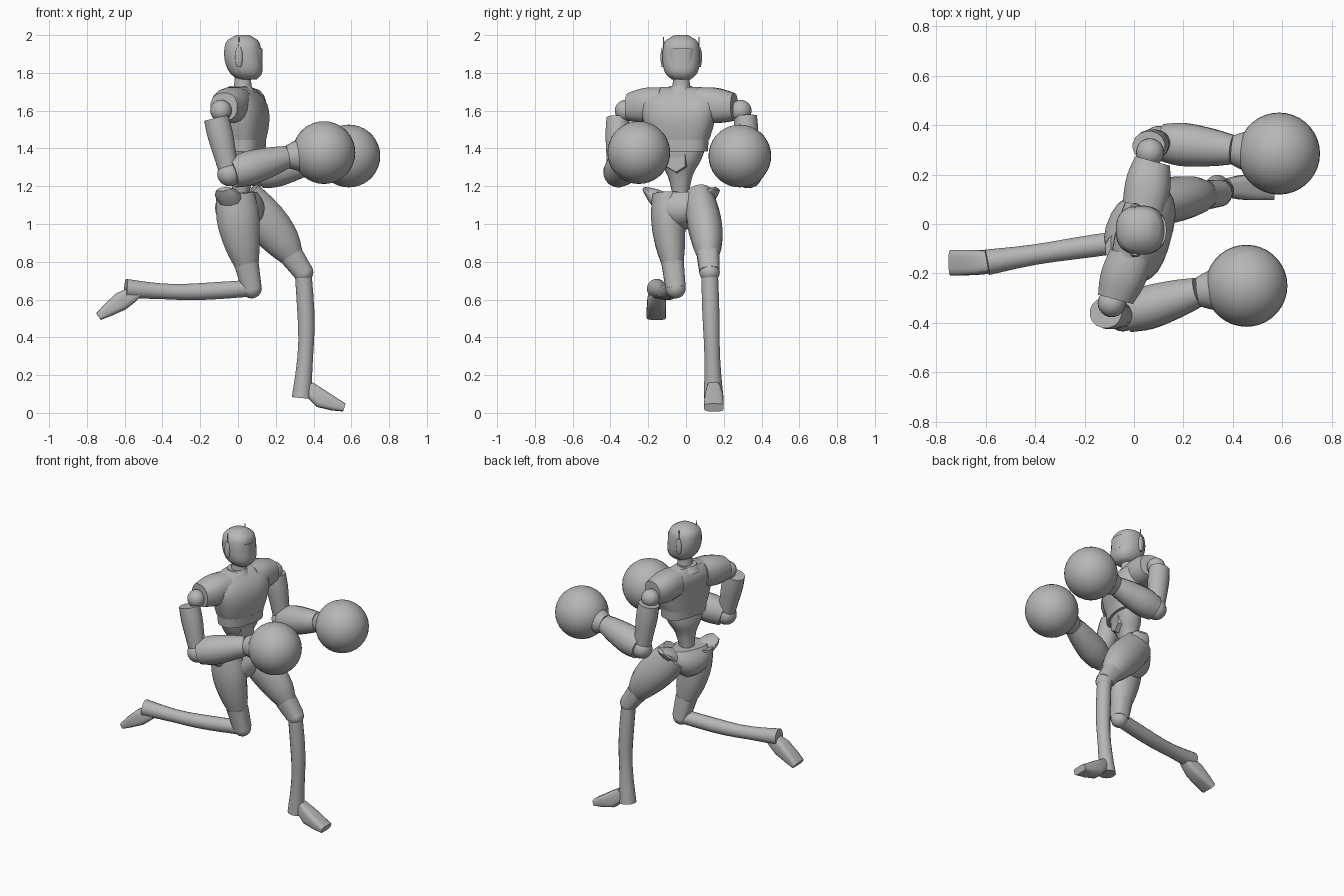
import bpy, bmesh, math
from mathutils import Vector, Matrix

default_cube = bpy.data.objects.get("Cube")
if default_cube:
    bpy.data.objects.remove(default_cube, do_unlink=True)

grey = bpy.data.materials.new("plain grey")
grey.use_nodes = True
tone = (.47, .47, .47, 1)
grey.diffuse_color = tone
grey.node_tree.nodes["Principled BSDF"].inputs["Base Color"].default_value = tone

UP = Vector((0, 0, 1))
SIDEWAYS = Vector((0, 1, 0))
FORWARD = Vector((1, 0, 0))


def finish(name, bm, placement):
    """Turn a bmesh into a smooth, sharp-edged grey object."""
    bmesh.ops.recalc_face_normals(bm, faces=bm.faces[:])
    bm.transform(placement)
    mesh = bpy.data.meshes.new(name)
    bm.to_mesh(mesh)
    bm.free()
    for face in mesh.polygons:
        face.use_smooth = True
    mesh.set_sharp_from_angle(angle=math.radians(45))
    mesh.materials.append(grey)
    bpy.context.collection.objects.link(bpy.data.objects.new(name, mesh))


def spline(values, t):
    """Smooth curve through numbers or vectors, with t from start to end."""
    last = len(values) - 1
    i = min(int(t * last), last - 1)
    f = t * last - i
    before, a, b, after = (values[max(0, min(last, i + k))] for k in (-1, 0, 1, 2))
    bend_a, bend_b = (b - before) / 2, (after - a) / 2
    ease = f * f * (3 - 2 * f)
    return (a + (b - a) * ease + bend_a * (f * (1 - f) ** 2)
            - bend_b * (f * f * (1 - f)))


def tube(name, path, radii, depth=(1, 1), axis=None, side=SIDEWAYS,
         power=2, sides=16, steps=9, placement=Matrix()):
    """Sweep a superellipse along a path; depth is its thickness ratio."""
    bm = bmesh.new()
    path = [Vector(p) for p in path]
    centers = [spline(path, i / steps) for i in range(steps + 1)]
    rings = []
    for i, center in enumerate(centers):
        along = axis or centers[min(i + 1, steps)] - centers[max(i - 1, 0)]
        along = along.normalized()
        across = (side - along * side.dot(along)).normalized()
        out = along.cross(across)
        radius = spline(radii, i / steps)
        across = across * radius
        out = out * radius * spline(depth, i / steps)
        ring = []
        for k in range(sides):
            angle = math.tau * (k + .5) / sides
            u, v = (math.copysign(abs(w) ** (2 / power), w)
                    for w in (math.cos(angle), math.sin(angle)))
            ring.append(bm.verts.new(center + across * u + out * v))
        rings.append(ring)
    for low, high in zip(rings, rings[1:]):
        for k in range(sides):
            n = (k + 1) % sides
            bm.faces.new((low[k], low[n], high[n], high[k]))
    bm.faces.new(rings[0])
    bm.faces.new(rings[-1])
    finish(name, bm, placement)


def ball(name, center, radius, segments=24):
    bm = bmesh.new()
    bmesh.ops.create_uvsphere(bm, u_segments=segments, v_segments=segments // 2, radius=radius)
    finish(name, bm, Matrix.Translation(center))


def turned(degrees):
    """Body frame turned about the upright axis."""
    return Matrix.Translation((0, -.025, 0)) @ Matrix.Rotation(math.radians(degrees), 4, "Z")


def upright(name, x, y, bottom, top, radii, **options):
    """Tube that rises straight up, with level rings."""
    tube(name, [(x, y, bottom), (x, y, top)], radii, axis=UP, **options)


straight, torso, hips = turned(0), turned(-15), turned(-22)

# Head, visor and neck
tube("head", [(.05, 0, 1.765), (.027, 0, 1.88), (.025, 0, 2)],
     (.05, .083, .097, .1, .098, .085, .035), axis=UP, power=2.4, sides=24, steps=14,
     placement=straight)
upright("visor", .068, 0, 1.84, 1.93, (.07, .07), depth=(.9, .9), power=2.7,
        sides=24, steps=1, placement=straight)
upright("neck", .025, 0, 1.69, 1.8, (.055, .046, .045), placement=straight)

# Chest, collar, rib band and abdomen
tube("chest", [(.043, 0, 1.445), (.045, 0, 1.58), (.01, 0, 1.725)],
     (.16, .18, .2, .2, .11), depth=(.6, .54, .45), axis=UP, power=2.6, sides=24,
     placement=torso)
upright("collar", .012, 0, 1.69, 1.73, (.085, .06), sides=20, placement=torso)
upright("rib_band", .045, 0, 1.385, 1.445, (.153, .158), depth=(.6, .6), power=2.6,
        sides=24, steps=1, placement=torso)
tube("abdomen", [(.015, 0, 1.17), (.03, 0, 1.3), (.045, 0, 1.4)],
     (.045, .065, .115, .14), depth=(1, .55), axis=UP, power=2.4, placement=torso)

# Six-sided belly plate
tube("belly_plate", [(.07, 0, 1.335), (.115, 0, 1.335)], (.07, .06), axis=FORWARD,
     sides=6, steps=2, placement=torso)

# Pelvis
upright("pelvis", .01, 0, .97, 1.17, (.03, .11, .15, .13), depth=(1.2, .6),
        power=2.4, sides=20, placement=hips)

# Ear pods, antennas, sleeves and hip wings on both sides
for tag, s in (("left", 1), ("right", -1)):
    upright(tag + "_ear_pod", .005, s * .097, 1.83, 1.935, (.006, .012, .012, .006),
            depth=(1.6, 1.6), placement=straight)
    upright(tag + "_antenna", .005, s * .093, 1.93, 1.99, (.004, .003),
            sides=6, steps=1, placement=straight)
    tube(tag + "_sleeve", [(.015, s * .1, 1.635), (0, s * .29, 1.62)], (.09, .094, .074),
         axis=SIDEWAYS * s, side=UP, power=2.4, placement=torso)
    tube(tag + "_hip_wing", [(.01, s * .08, 1.1), (0, s * .205, 1.185)], (.06, .045, .012),
         depth=(1.4, 1.5, 3), side=SIDEWAYS, sides=12, placement=hips)


def leg(tag, hip, thigh, knee, calf, heel, foot):
    """Thigh, knee cuff, knee ball, shin and blocky foot."""
    thigh, knee = Vector(thigh), Vector(knee)
    tube(tag + "_thigh", [hip, thigh, knee.lerp(thigh, .4)],
         (.08, .092, .08, .056), depth=(1.3, 1.15))
    tube(tag + "_knee_cuff", [knee.lerp(thigh, .45), knee], (.06, .054),
         depth=(1.1, 1), power=2.6, steps=2)
    ball(tag + "_knee", knee, .054)
    tube(tag + "_shin", [knee, calf, heel], (.045, .046, .042, .053))
    tube(tag + "_foot", foot, (.033, .05, .052), depth=(1, 1, .42), power=4, steps=4)


# Left leg planted in front, right leg folded behind
leg("left", (.03, .07, 1.14), (.2, .107, .95), (.345, .125, .745), (.362, .135, .42),
    (.337, .146, .08), [(.37, .147, .14), (.44, .148, .075), (.563, .148, .028)])
leg("right", (-.015, -.1, 1.16), (.01, -.09, .96), (.072, -.055, .66), (-.28, -.105, .64),
    (-.595, -.155, .657), [(-.535, -.15, .64), (-.62, -.155, .59), (-.738, -.157, .51)])


def arm(tag, shoulder, top, elbow, wrist, glove):
    """Shoulder ball, upper arm, elbow, forearm, cuff and round glove."""
    elbow, wrist, glove = Vector(elbow), Vector(wrist), Vector(glove)
    ball(tag + "_shoulder", shoulder, .057)
    tube(tag + "_upper_arm", [top, elbow], (.062, .064, .055, .048), depth=(1.08, 1.08))
    ball(tag + "_elbow", elbow, .065)
    tube(tag + "_forearm", [elbow.lerp(wrist, .05), wrist], (.076, .089, .077, .06),
         depth=(1.05, 1))
    tube(tag + "_wrist_cuff", [wrist, wrist.lerp(glove, .5)], (.06, .08, .1), steps=4)
    ball(tag + "_glove", glove, .166, segments=36)


# Arms
arm("left", (.065, .29, 1.6), (.06, .315, 1.57), (.1, .332, 1.262),
    (.4, .3, 1.335), (.587, .285, 1.36))
arm("right", (-.09, -.32, 1.6), (-.115, -.36, 1.56), (-.045, -.37, 1.265),
    (.26, -.275, 1.355), (.455, -.25, 1.378))
